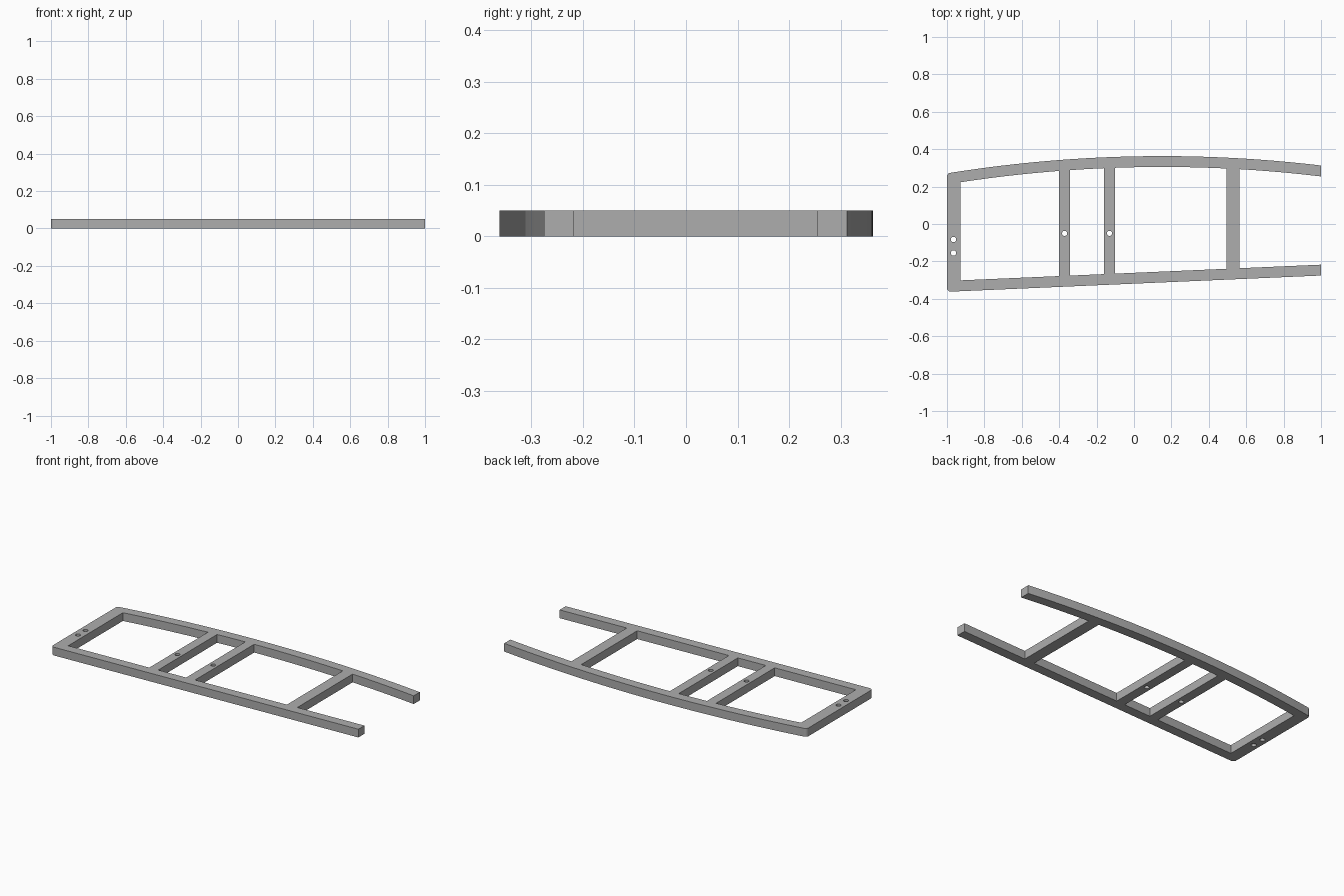
import bpy, bmesh, math

old = bpy.data.objects.get("Cube")
if old:
    bpy.data.objects.remove(old, do_unlink=True)

THICK = 0.05
ARC_X, ARC_R = 0.15, 7.2      # crown position and radius of the bowed rail
RAIL = 0.058                  # rail width


def bowed(x, inset=0.0):
    """Back edge of the bowed rail, or its inner edge when inset."""
    r = ARC_R - inset
    return 0.363 - ARC_R + math.sqrt(r * r - (x - ARC_X) ** 2)


def straight(x, inset=0.0):
    """Front edge of the straight rail, or its inner edge when inset."""
    return -0.319 + 0.0435 * x + inset


def arc_points(x0, x1, inset=0.0):
    n = max(2, round(abs(x1 - x0) * 20))
    return [(x, bowed(x, inset)) for x in (x0 + (x1 - x0) * i / n for i in range(n + 1))]


def corner(cx, cy, r, a0, a1, n=6):
    """Rounded corner from angle a0 to a1 in degrees."""
    angles = [math.radians(a0 + (a1 - a0) * i / n) for i in range(n + 1)]
    return [(cx + r * math.cos(a), cy + r * math.sin(a)) for a in angles]


def bay(x0, x1):
    """Opening between two cross bars, bounded by both rails."""
    return [(x0, straight(x0, RAIL)), (x1, straight(x1, RAIL))] + arc_points(x1, x0, RAIL)


# Outer outline: straight rail, open right end, bowed rail, rounded left corners
r = 0.02
outline = [(1, straight(1)), (1, straight(1, RAIL)), (0.563, straight(0.563, RAIL))]
outline += arc_points(0.563, 1, RAIL) + arc_points(1, -1 + r)
outline += corner(-1 + r, bowed(-1 + r) - r, r, 98, 180)
outline += corner(-1 + r, straight(-1 + r) + r, r, 180, 268)

# Bays between the cross bars, and bolt holes through the bars
loops = [outline, bay(-0.928, -0.4), bay(-0.342, -0.16), bay(-0.102, 0.495)]
for x, y in [(-0.965, -0.083), (-0.965, -0.155), (-0.371, -0.05), (-0.131, -0.05)]:
    loops.append(corner(x, y, 0.014, 0, 345, 23))

# Filled flat curve with thickness
curve = bpy.data.curves.new("frame_profile", "CURVE")
curve.dimensions = "2D"
curve.fill_mode = "BOTH"
curve.extrude = THICK / 2
for points in loops:
    spline = curve.splines.new("POLY")
    spline.points.add(len(points) - 1)
    for p, (x, y) in zip(spline.points, points):
        p.co = (x, y, 0, 1)
    spline.use_cyclic_u = True
helper = bpy.data.objects.new("frame_profile", curve)
bpy.context.collection.objects.link(helper)

# Turn the profile into one clean solid frame
deps = bpy.context.evaluated_depsgraph_get()
mesh = bpy.data.meshes.new_from_object(helper.evaluated_get(deps))
bpy.data.objects.remove(helper, do_unlink=True)
bm = bmesh.new()
bm.from_mesh(mesh)
bmesh.ops.remove_doubles(bm, verts=bm.verts, dist=0.0001)
bmesh.ops.translate(bm, verts=bm.verts, vec=(0, 0, THICK / 2))
bmesh.ops.recalc_face_normals(bm, faces=bm.faces)
bmesh.ops.dissolve_limit(bm, angle_limit=0.001, verts=bm.verts, edges=bm.edges)
bm.to_mesh(mesh)
bm.free()
frame = bpy.data.objects.new("ladder_frame", mesh)
bpy.context.collection.objects.link(frame)

# Plain grey material
grey = bpy.data.materials.new("plain_grey")
grey.use_nodes = True
colour = (0.42, 0.42, 0.42, 1)
grey.diffuse_color = colour
grey.node_tree.nodes["Principled BSDF"].inputs["Base Color"].default_value = colour
mesh.materials.clear()
mesh.materials.append(grey)

bpy.context.view_layer.objects.active = frame
frame.select_set(True)
bpy.ops.object.shade_smooth_by_angle(angle=math.radians(30))
